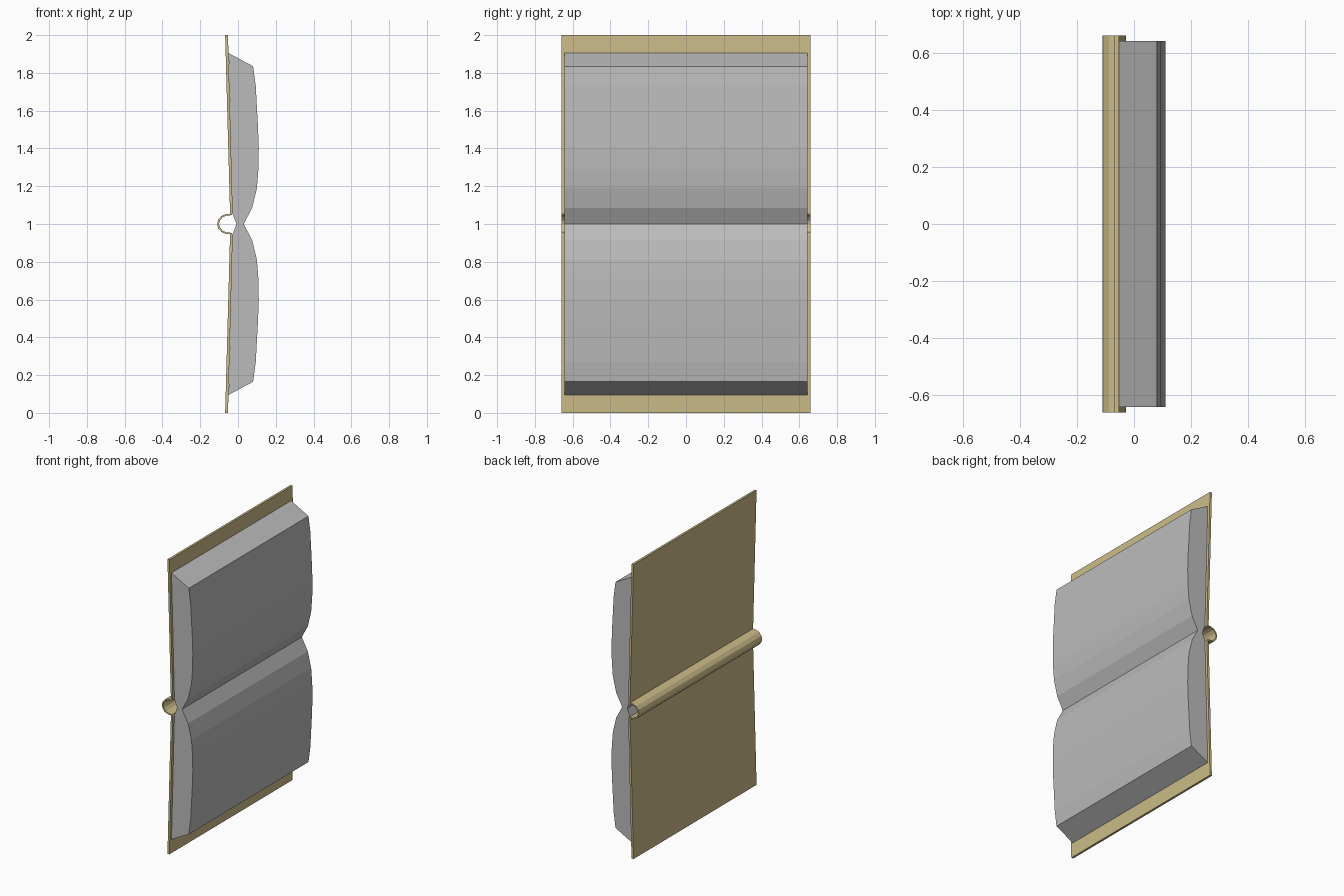
import bpy, bmesh

if "Cube" in bpy.data.objects:
    bpy.data.objects.remove(bpy.data.objects["Cube"])


def material(name, rgb):
    m = bpy.data.materials.new(name)
    m.diffuse_color = (*rgb, 1)
    m.use_nodes = True
    m.node_tree.nodes["Principled BSDF"].inputs["Base Color"].default_value = m.diffuse_color
    return m


def mirrored(points):
    """Continue a path that ends near z = 1 with its reflection below z = 1."""
    return points + [(x, 2 - z) for x, z in reversed(points) if abs(z - 1) > 1e-6]


def prism(name, outline, half_width, mat):
    """Extrude an x-z outline along y."""
    bm = bmesh.new()
    verts = [bm.verts.new((x, -half_width, z)) for x, z in outline]
    face = bm.faces.new(verts)
    ext = bmesh.ops.extrude_face_region(bm, geom=[face])
    moved = [v for v in ext["geom"] if isinstance(v, bmesh.types.BMVert)]
    bmesh.ops.translate(bm, verts=moved, vec=(0, 2 * half_width, 0))
    bmesh.ops.recalc_face_normals(bm, faces=bm.faces)
    mesh = bpy.data.meshes.new(name)
    bm.to_mesh(mesh)
    bm.free()
    mesh.materials.append(mat)
    obj = bpy.data.objects.new(name, mesh)
    bpy.context.collection.objects.link(obj)
    return obj


tan = material("tan_cover", (0.60, 0.50, 0.25))
grey = material("page_grey", (0.50, 0.50, 0.50))

# Cover: two thin boards joined by a hollow rounded spine
outer = mirrored([(-0.068, 2.0), (-0.042, 1.054), (-0.064, 1.052),
                  (-0.087, 1.043), (-0.105, 1.022), (-0.11, 1.0)])
inner = mirrored([(-0.053, 2.0), (-0.028, 1.058), (-0.034, 1.047), (-0.062, 1.044),
                  (-0.081, 1.036), (-0.096, 1.018), (-0.101, 1.0)])
prism("cover", outer + inner[::-1], 0.66, tan)

# Page block: two arched stacks meeting at the centre fold
arched = mirrored([(-0.05, 1.905), (0.08, 1.835), (0.094, 1.73), (0.106, 1.51),
                   (0.11, 1.40), (0.108, 1.29), (0.10, 1.19), (0.075, 1.085),
                   (0.03, 1.0)])
back = mirrored([(-0.028, 1.052), (-0.008, 1.0)])
prism("pages", arched + back[::-1], 0.642, grey)
